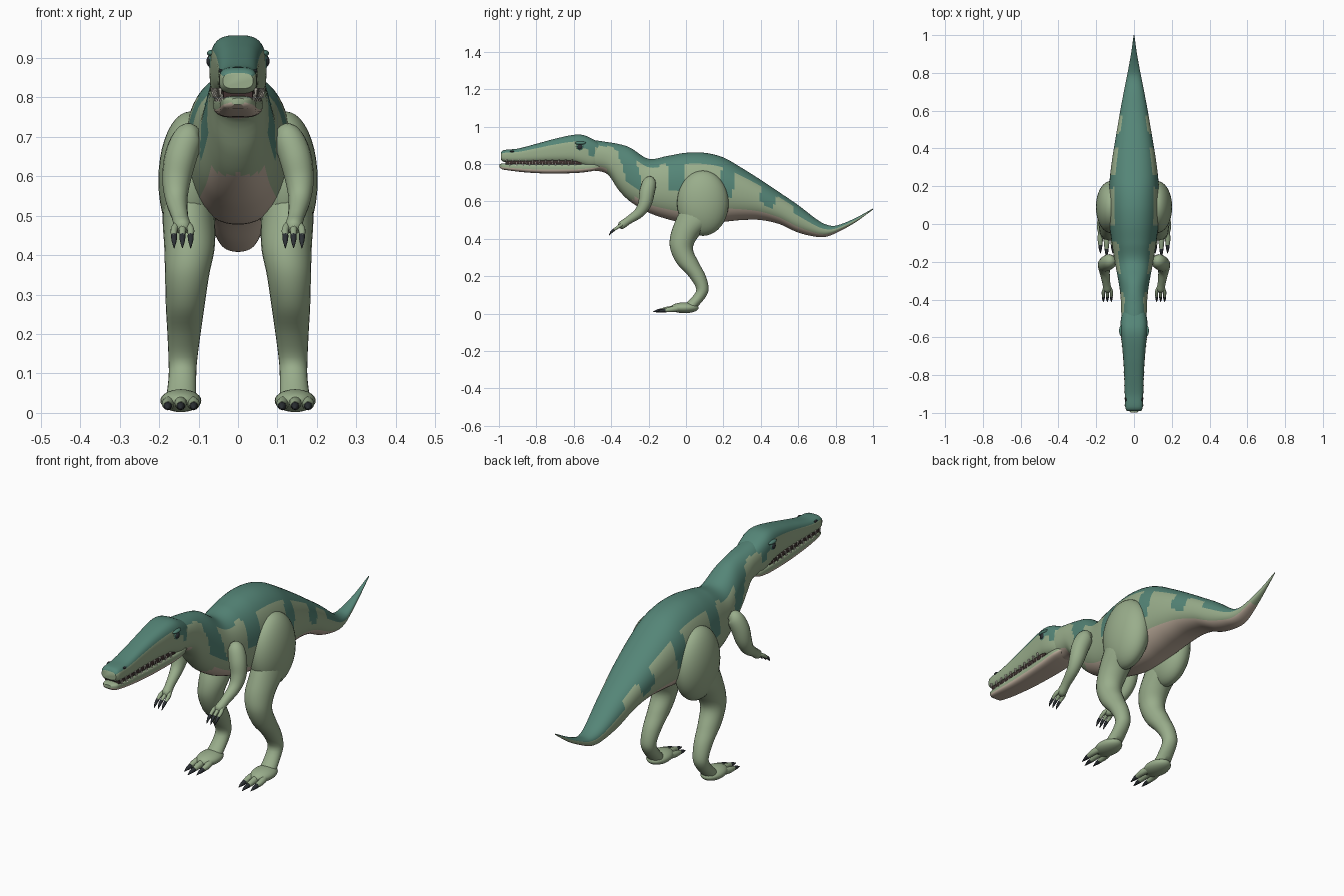
import bpy, bmesh, math, random
from mathutils import Vector

random.seed(4)
if "Cube" in bpy.data.objects:
    bpy.data.objects.remove(bpy.data.objects["Cube"])


def material(name, rgb):
    m = bpy.data.materials.new(name)
    m.use_nodes = True
    m.diffuse_color = (*rgb, 1)
    m.node_tree.nodes["Principled BSDF"].inputs["Base Color"].default_value = (*rgb, 1)
    return m


GREEN = material("sage green skin", (0.32, 0.42, 0.26))
TEAL = material("teal markings", (0.09, 0.235, 0.185))
TAN = material("tan belly", (0.54, 0.44, 0.35))
BLACK = material("black claw", (0.025, 0.03, 0.035))
MOUTH = material("dark mouth", (0.05, 0.03, 0.028))
IVORY = material("ivory teeth", (0.68, 0.65, 0.55))


def sample(keys, t):
    """Smooth interpolation of rows (position, values...) at position t."""
    n = len(keys)
    i = max(k for k in range(n - 1) if k == 0 or keys[k][0] <= t)
    a, b = keys[i], keys[i + 1]
    p, q = keys[max(i - 1, 0)], keys[min(i + 2, n - 1)]
    h = b[0] - a[0]
    u = (t - a[0]) / h
    out = []
    for c in range(1, len(a)):
        m0 = (b[c] - p[c]) / (b[0] - p[0]) * h
        m1 = (q[c] - a[c]) / (q[0] - a[0]) * h
        out.append((2*u**3 - 3*u**2 + 1) * a[c] + (u**3 - 2*u**2 + u) * m0
                   + (3*u**2 - 2*u**3) * b[c] + (u**3 - u**2) * m1)
    return out


def build(name, lofts, mats, rule=None, angle=50):
    """Skin each list of rings, cap the ends, colour faces by rule."""
    bm = bmesh.new()
    for rings in lofts:
        vs = [[bm.verts.new(p) for p in r] for r in rings]
        n = len(vs[0])
        for a, b in zip(vs, vs[1:]):
            for k in range(n):
                bm.faces.new((a[k], a[(k + 1) % n], b[(k + 1) % n], b[k]))
        bm.faces.new(vs[0])
        bm.faces.new(vs[-1])
    bmesh.ops.recalc_face_normals(bm, faces=bm.faces)
    if rule:
        for f in bm.faces:
            f.material_index = rule(f.calc_center_median())
    me = bpy.data.meshes.new(name)
    bm.to_mesh(me)
    bm.free()
    for m in mats:
        me.materials.append(m)
    me.shade_smooth()
    me.set_sharp_from_angle(angle=math.radians(angle))
    ob = bpy.data.objects.new(name, me)
    bpy.context.collection.objects.link(ob)


def bend(v, p):
    return math.copysign(abs(v) ** (2 / p), v)


def trunk(keys, steps, sides, p):
    """Rings along y from rows (y, top, bottom, half width)."""
    rings = []
    for i in range(steps + 1):
        y = keys[0][0] + (keys[-1][0] - keys[0][0]) * i / steps
        top, bot, w = sample(keys, y)
        ang = [2 * math.pi * (k + 0.5) / sides for k in range(sides)]
        rings.append([(w * bend(math.sin(a), p), y,
                       (top + bot) / 2 + (top - bot) / 2 * bend(math.cos(a), p)) for a in ang])
    return rings


def tube(path, sides=16, per=5):
    """Round rings along rows (x, y, z, radius)."""
    keys = [(i, *row) for i, row in enumerate(path)]
    ts = [i / per for i in range((len(path) - 1) * per + 1)]
    pts = [sample(keys, t) for t in ts]
    rings = []
    for i, p in enumerate(pts):
        d = (Vector(pts[min(i + 1, len(pts) - 1)][:3]) - Vector(pts[max(i - 1, 0)][:3])).normalized()
        u = (Vector((1, 0, 0)) - d * d.x).normalized()
        v = d.cross(u)
        rings.append([Vector(p[:3]) + max(p[3], 0.0005) * (u * math.cos(a) + v * math.sin(a))
                      for a in (2 * math.pi * k / sides for k in range(sides))])
    return rings


def ball(c, r, sides=24, rows=14):
    rings = []
    for i in range(rows + 1):
        a = math.pi * min(max(i / rows, 0.01), 0.99)
        rings.append([(c[0] + r[0] * math.sin(a) * math.cos(b), c[1] + r[1] * math.sin(a) * math.sin(b),
                       c[2] + r[2] * math.cos(a)) for b in (2 * math.pi * k / sides for k in range(sides))])
    return rings


# Neck, body and tail
BODY = [(-.58, .93, .775, .055), (-.5, .928, .765, .066), (-.42, .917, .745, .069), (-.36, .907, .66, .074),
        (-.3, .888, .60, .083), (-.2, .828, .54, .102), (-.1, .843, .505, .118), (0, .86, .482, .13),
        (.1, .86, .478, .135), (.2, .835, .49, .132), (.3, .778, .50, .122), (.4, .715, .50, .107),
        (.5, .648, .478, .09), (.6, .58, .433, .073), (.7, .503, .41, .054), (.75, .476, .411, .044),
        (.8, .47, .43, .034), (.9, .508, .484, .016), (1, .562, .556, .002)]
# Side stripes: start, end, how far down they reach, slant
STRIPES = [(-.345, -.245, .34, .1), (-.09, -.01, .47, 0), (.185, .255, .36, -.04), (.395, .475, .43, -.05)]
jag = {}


def height(keys, c):
    top, bot, _ = sample(keys, c.y)
    return (c.z - bot) / max(top - bot, 0.001)


def body_colour(c):
    t = height(BODY, c)
    j = jag.setdefault(round(c.y / 0.04), random.uniform(-.02, .02))
    belly = .21 if c.y > .1 else .16
    if t < belly + j and c.y < .86 and not -.42 < c.y < -.31 + .6 * abs(c.x):
        return 2
    for a, b, low, slant in STRIPES:
        if a < c.y + slant * (t - .6) < b and t > low + j:
            return 1
    return 1 if t > (.6 if c.y > .57 else .85) + j else 0


build("body", [trunk(BODY, 130, 48, 2.2)], [GREEN, TEAL, TAN], body_colour)

# Head with upper jaw
HEAD = [(-.99, .862, .822, .038), (-.975, .874, .811, .046), (-.9, .882, .807, .049), (-.8, .908, .806, .052),
        (-.7, .935, .806, .058), (-.6, .956, .80, .068), (-.55, .955, .785, .072), (-.5, .934, .775, .069),
        (-.44, .90, .79, .055)]


def head_colour(c):
    t = height(HEAD, c)
    if -.55 < c.y < -.49 and t > .5:
        return 1
    return 1 if t > .77 and c.y > -.985 else 0


build("head", [trunk(HEAD, 48, 40, 3)], [GREEN, TEAL], head_colour)

# Lower jaw, mouth lining and teeth
JAW = [(-.998, .798, .782, .016), (-.98, .803, .77, .036), (-.8, .804, .751, .05), (-.6, .804, .751, .06),
       (-.5, .805, .762, .062), (-.46, .80, .775, .05)]
build("lower_jaw", [trunk(JAW, 36, 32, 3.4)], [GREEN, TAN], lambda c: int(height(JAW, c) < .35))
LINING = [(-.965, .825, .79, .037), (-.8, .825, .79, .044), (-.56, .825, .79, .058)]
build("mouth_lining", [trunk(LINING, 12, 16, 4)], [MOUTH])
teeth = []
for s in (-1, 1):
    for i in range(11):
        y = -.96 + i * .035
        x = s * sample(HEAD, y)[2] * .95
        teeth.append(tube([(x, y, .824, .006), (x, y, .799, .001)], 6, 1))
        y += .0175
        x = s * sample(JAW, y)[2] * .92
        teeth.append(tube([(x, y, .79, .0045), (x, y, .81, .001)], 6, 1))
build("teeth", teeth, [IVORY])

for s, side in ((1, "left"), (-1, "right")):
    def mirrored(rows):
        return [(s * r[0], *r[1:]) for r in rows]

    # Eye, socket, brow and nostril
    build(side + "_eye_socket", [ball((s * .063, -.565, .893), (.013, .025, .026))], [TEAL])
    build(side + "_eye", [ball((s * .07, -.567, .892), (.01, .015, .015))], [BLACK])
    build(side + "_brow", [ball((s * .066, -.565, .912), (.013, .03, .009))], [TEAL])
    build(side + "_nostril", [ball((s * .044, -.93, .867), (.005, .011, .005), 12, 8)], [BLACK])

    # Arm, fingers and claws
    build(side + "_arm", [tube(mirrored([
        (.105, -.185, .715, .018), (.125, -.195, .70, .037), (.145, -.208, .65, .041), (.156, -.22, .59, .036),
        (.156, -.25, .54, .028), (.147, -.31, .497, .021), (.141, -.345, .472, .021), (.14, -.36, .462, .008)]))],
        [GREEN])
    fingers, claws = [], []
    for k in (-1, 0, 1):
        x = .141 + k * .021
        fingers.append(tube(mirrored([(.141 + k * .012, -.335, .48, .009), (x, -.36, .465, .009),
                                      (x, -.387, .447, .007)]), 10))
        claws.append(tube(mirrored([(x, -.383, .45, .0078), (x, -.398, .437, .0065), (x, -.412, .418, .001)]), 8))
    build(side + "_fingers", fingers, [GREEN])
    build(side + "_hand_claws", claws, [BLACK])

    # Thigh and shin
    build(side + "_thigh", [ball((s * .122, .09, .59), (.08, .138, .174), 32, 20)], [GREEN])
    LEG = [(-.62, .09, .09, .125, .055), (-.5, .05, .105, .125, .066), (-.42, -.005, .078, .123, .064),
           (-.35, -.024, .061, .129, .056), (-.27, .01, .06, .134, .049), (-.2, .06, .046, .137, .042),
           (-.13, .088, .033, .14, .036), (-.09, .07, .036, .141, .035), (-.04, .025, .04, .144, .038)]
    shin = []
    for i in range(41):
        z = -.62 + .58 * i / 40
        y, ry, x, rx = sample(LEG, z)
        shin.append([(s * (x + rx * math.cos(a)), y + ry * math.sin(a), -z)
                     for a in (2 * math.pi * k / 24 for k in range(24))])
    build(side + "_shin", [shin], [GREEN])

    # Foot, toes and claws
    build(side + "_foot", [ball((s * .145, -.008, .031), (.052, .076, .029))], [GREEN])
    toes, claws = [], []
    for k in (-1, 0, 1):
        x, y = .145 + k * .033, -.13 + abs(k) * .02
        toes.append(tube(mirrored([(.145 + k * .024, -.03, .03, .018), (x, y + .035, .023, .015),
                                   (x, y, .018, .011)]), 12))
        claws.append(tube(mirrored([(x, y + .004, .018, .0112), (x, y - .02, .015, .0085),
                                    (x, y - .047, .009, .001)]), 8))
    build(side + "_toes", toes, [GREEN])
    build(side + "_foot_claws", claws, [BLACK])
